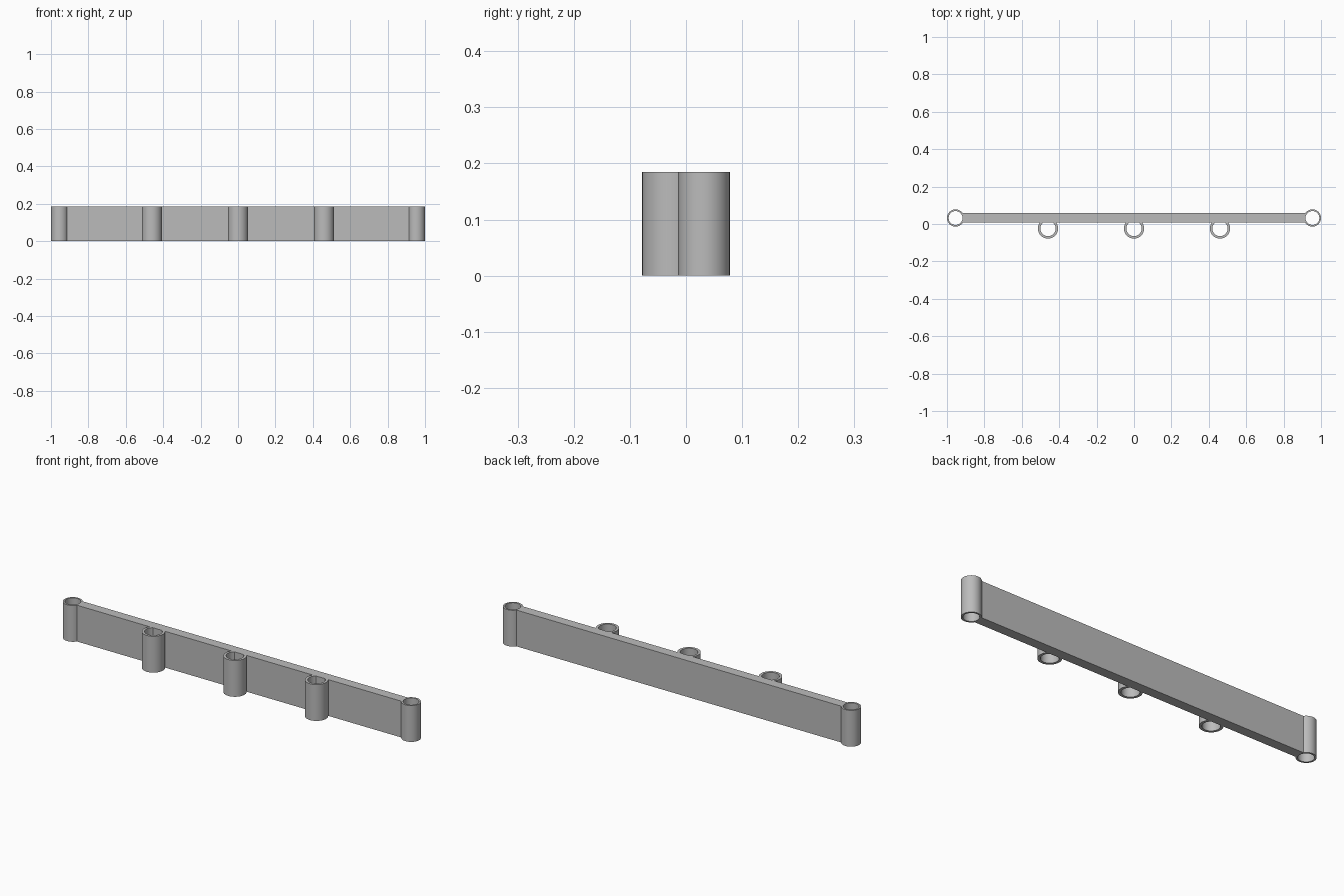
import bpy
import bmesh
from math import asin, cos, sin, pi, radians

cube = bpy.data.objects.get("Cube")
if cube:
    bpy.data.objects.remove(cube, do_unlink=True)

HEIGHT = 0.185
BAR_FRONT, BAR_BACK = 0.008, 0.058
END_X, END_Y, END_OUT, END_IN = 0.954, 0.032, 0.046, 0.037
SOCKET_X, SOCKET_Y, SOCKET_OUT, SOCKET_IN = 0.46, -0.024, 0.054, 0.041

grey = bpy.data.materials.new("plain grey")
grey.use_nodes = True
colour = (0.5, 0.5, 0.5, 1)
grey.diffuse_color = colour
grey.node_tree.nodes["Principled BSDF"].inputs["Base Color"].default_value = colour


def finish(name, bm):
    bmesh.ops.recalc_face_normals(bm, faces=bm.faces)
    mesh = bpy.data.meshes.new(name)
    bm.to_mesh(mesh)
    bm.free()
    mesh.materials.append(grey)
    for poly in mesh.polygons:
        poly.use_smooth = True
    mesh.set_sharp_from_angle(angle=radians(30))
    obj = bpy.data.objects.new(name, mesh)
    bpy.context.collection.objects.link(obj)
    return obj


def tube(name, x, y, outer, inner, wall_y=None, steps=64):
    """Upright tube; with wall_y it is trimmed to end flush on that plane."""
    bm = bmesh.new()
    closed = wall_y is None

    def arc(radius):
        start = 0 if closed else asin((wall_y - y) / radius)
        span = 2 * pi if closed else pi + 2 * start
        count = steps if closed else steps + 1
        return [(x + radius * cos(start - span * i / steps),
                 y + radius * sin(start - span * i / steps)) for i in range(count)]

    # Each section holds outer bottom, outer top, inner top, inner bottom
    sections = []
    for (ox, oy), (ix, iy) in zip(arc(outer), arc(inner)):
        sections.append([bm.verts.new(p) for p in (
            (ox, oy, 0), (ox, oy, HEIGHT), (ix, iy, HEIGHT), (ix, iy, 0))])
    following = sections[1:] + (sections[:1] if closed else [])
    for a, b in zip(sections, following):
        for k in range(4):
            j = (k + 1) % 4
            bm.faces.new((a[k], a[j], b[j], b[k]))
    if not closed:
        bm.faces.new(sections[0])
        bm.faces.new(sections[-1])
    return finish(name, bm)


# Long flat bar, stopping inside the walls of the end tubes
bm = bmesh.new()
bmesh.ops.create_cube(bm, size=1)
half = END_X - END_IN - 0.001
for v in bm.verts:
    v.co.x *= 2 * half
    v.co.y = BAR_BACK if v.co.y > 0 else BAR_FRONT
    v.co.z = HEIGHT if v.co.z > 0 else 0
finish("bar", bm)

# Tubes at both ends
for side, name in ((-1, "right_end_tube"), (1, "left_end_tube")):
    tube(name, side * END_X, END_Y, END_OUT, END_IN)

# Three sockets along the front of the bar
for side, name in ((-1, "right_socket"), (0, "middle_socket"), (1, "left_socket")):
    tube(name, side * SOCKET_X, SOCKET_Y, SOCKET_OUT, SOCKET_IN, wall_y=BAR_FRONT)
